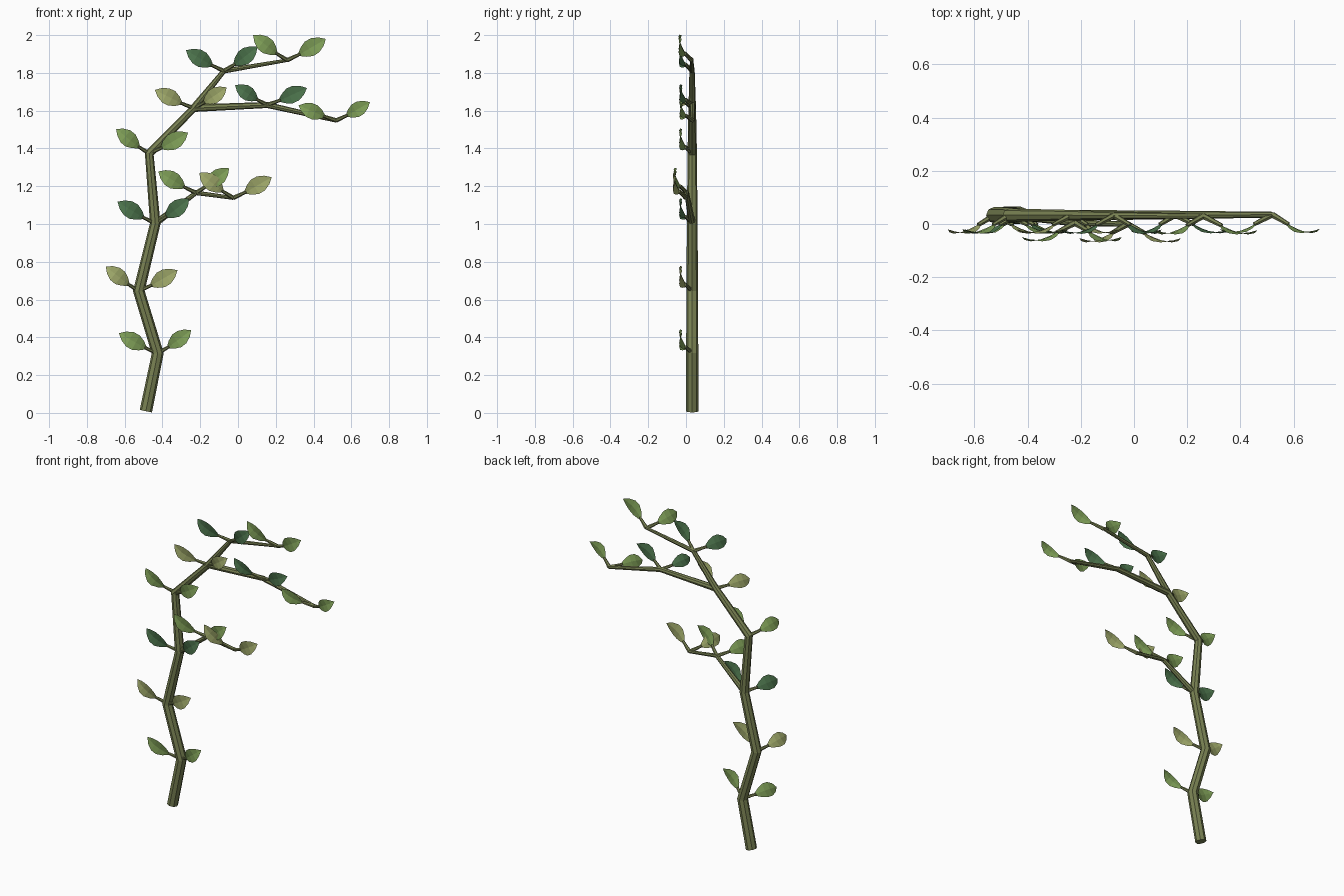
import bpy, bmesh
from math import cos, sin, tau
from mathutils import Vector

if "Cube" in bpy.data.objects:
    bpy.data.objects.remove(bpy.data.objects["Cube"])


def material(name, rgb):
    m = bpy.data.materials.new(name)
    m.diffuse_color = (*rgb, 1)
    m.use_nodes = True
    m.node_tree.nodes["Principled BSDF"].inputs["Base Color"].default_value = m.diffuse_color
    return m


BARK = material("bark", (0.19, 0.22, 0.085))
GREENS = {"mid": material("leaf_mid", (0.22, 0.36, 0.10)),
          "dark": material("leaf_dark", (0.075, 0.18, 0.075)),
          "olive": material("leaf_olive", (0.36, 0.41, 0.15))}


def finish(bm, name, mat):
    bmesh.ops.recalc_face_normals(bm, faces=bm.faces[:])
    me = bpy.data.meshes.new(name)
    bm.to_mesh(me)
    bm.free()
    me.materials.append(mat)
    ob = bpy.data.objects.new(name, me)
    bpy.context.collection.objects.link(ob)
    return ob


def tube(bm, pts, radii, sides):
    """Faceted tapering tube with mitred bends and closed ends."""
    pts = [Vector(p) for p in pts]
    rings = []
    for i, p in enumerate(pts):
        a = (p - pts[i - 1]).normalized() if i else Vector()
        b = (pts[i + 1] - p).normalized() if i < len(pts) - 1 else Vector()
        t = (a + b).normalized()
        u = Vector((0, 1, 0)).cross(t).normalized()
        v = t.cross(u)
        rings.append([bm.verts.new(p + radii[i] * (u * cos(tau * k / sides)
                                                   + v * sin(tau * k / sides)))
                      for k in range(sides)])
    for r, s in zip(rings, rings[1:]):
        for k in range(sides):
            j = (k + 1) % sides
            bm.faces.new((r[k], r[j], s[j], s[k]))
    bm.faces.new(rings[0])
    bm.faces.new(rings[-1])


def branch(name, pts, radii):
    bm = bmesh.new()
    tube(bm, pts, radii, 8)
    return finish(bm, name, BARK)


# Leaf stations: along, half width (fraction of length), y offset from the node
LEAF = [(0.0, 0.04, -0.033), (0.17, 0.17, -0.047), (0.38, 0.265, -0.059),
        (0.60, 0.26, -0.064), (0.82, 0.16, -0.061)]


def leaf(name, node, base, tip, mat):
    base, tip = Vector(base), Vector(tip)
    axis = tip - base
    side = Vector((-axis.y, axis.x))
    y0 = node[1]
    bm = bmesh.new()
    rows = []
    for t, w, dy in LEAF:
        c = base + axis * t
        rows.append([bm.verts.new((c.x + side.x * w * s, y0 + dy - 0.02 * w * abs(s),
                                   c.y + side.y * w * s)) for s in (-1, 0, 1)])
    for r, s in zip(rows, rows[1:]):
        for k in (0, 1):
            bm.faces.new((r[k], r[k + 1], s[k + 1], s[k]))
    end = bm.verts.new((tip.x, y0 - 0.053, tip.y))
    for k in (0, 1):
        bm.faces.new((rows[-1][k], rows[-1][k + 1], end))
    finish(bm, name, mat)
    # leaf stalk
    bm = bmesh.new()
    b = base + axis * 0.06
    tube(bm, [node, (b.x, y0 - 0.036, b.y)], [0.012, 0.008], 6)
    finish(bm, name + "_stalk", BARK)


# Stem nodes
N = [(-.488, .033, .009), (-.425, .033, .315), (-.525, .033, .645), (-.438, .033, 1.003),
     (-.47, .033, 1.373), (-.235, .033, 1.613), (-.075, .032, 1.81), (.26, .03, 1.867)]
A1, A2 = (.155, .034, 1.63), (.52, .035, 1.548)
B1, B2 = (-.222, .004, 1.165), (-.025, 0, 1.138)

branch("main_stem", N, [.033, .032, .031, .028, .025, .020, .014, .009])
branch("upper_branch", [N[5], A1, A2], [.020, .016, .011])
branch("lower_branch", [N[3], B1, B2], [.018, .013, .010])

# Leaf pairs: node, colour, tip offsets (left x, z, right x, z)
PAIRS = [(N[1], "mid", -.205, .107, .177, .123), (N[2], "olive", -.175, .13, .205, .11),
         (N[3], "dark", -.20, .115, .18, .13), (N[4], "mid", -.175, .13, .205, .11),
         (N[5], "olive", -.205, .097, .175, .11), (N[6], "dark", -.20, .11, .178, .128),
         (N[7], "mid", -.18, .133, .205, .113), (A1, "dark", -.17, .105, .21, .09),
         (A2, "mid", -.20, .08, .178, .097), (B1, "mid", -.20, .113, .175, .13),
         (B2, "olive", -.18, .133, .203, .11)]
for i, (n, col, lx, lz, rx, rz) in enumerate(PAIRS):
    for tag, dx, dz in (("left", lx, lz), ("right", rx, rz)):
        base = (n[0] + 0.30 * dx, n[2] + 0.25 * dz)
        leaf(f"leaf_{tag}_{i}", n, base, (n[0] + dx, n[2] + dz), GREENS[col])
